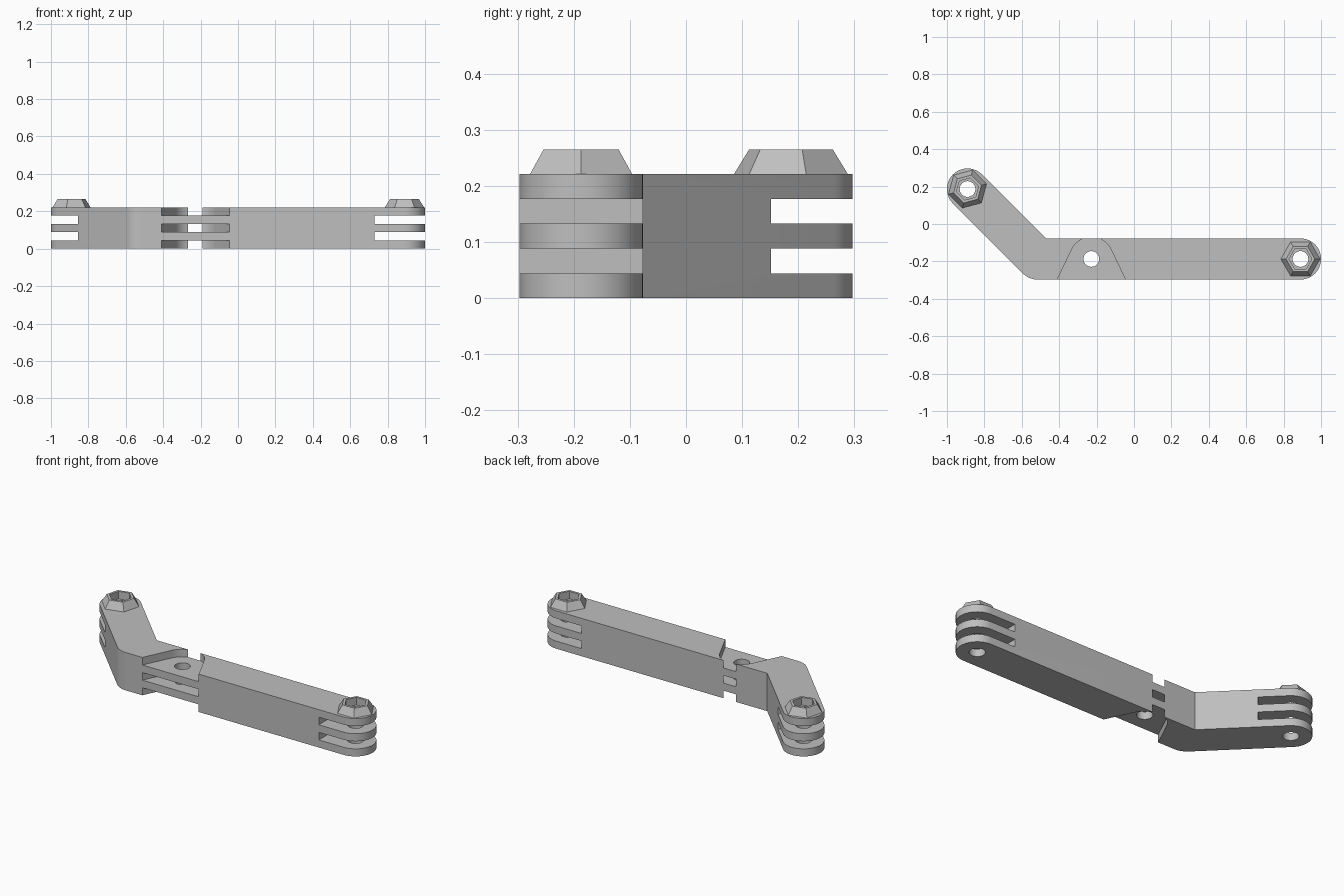
import bpy, bmesh, math
from mathutils import Matrix, Vector

cube = bpy.data.objects.get("Cube")
if cube:
    bpy.data.objects.remove(cube)

LAYER = 0.0442                # thickness of one prong or slot
HEIGHT = 5 * LAYER
R = 0.11                      # half width of the bar
RIGHT = Vector((0.89, -0.187))
BEND = Vector((-0.516, -0.187))
LEFT = Vector((-0.89, 0.187))
PIVOT = Vector((-0.228, -0.187))

grey = bpy.data.materials.new("plain grey")
grey.use_nodes = True
colour = (0.52, 0.52, 0.52, 1)
grey.diffuse_color = colour
grey.node_tree.nodes["Principled BSDF"].inputs["Base Color"].default_value = colour


def arc(centre, radius, start, end, steps=16):
    angles = [math.radians(start + (end - start) * i / steps) for i in range(steps + 1)]
    return [centre + radius * Vector((math.cos(a), math.sin(a))) for a in angles]


def finish(name, bm):
    bmesh.ops.recalc_face_normals(bm, faces=bm.faces)
    mesh = bpy.data.meshes.new(name)
    bm.to_mesh(mesh)
    bm.free()
    mesh.materials.append(grey)
    obj = bpy.data.objects.new(name, mesh)
    bpy.context.collection.objects.link(obj)
    return obj


def prism(name, outline, bottom, top):
    bm = bmesh.new()
    face = bm.faces.new([bm.verts.new((p.x, p.y, bottom)) for p in outline])
    extruded = bmesh.ops.extrude_face_region(bm, geom=[face])["geom"]
    verts = [v for v in extruded if isinstance(v, bmesh.types.BMVert)]
    bmesh.ops.translate(bm, verts=verts, vec=(0, 0, top - bottom))
    return finish(name, bm)


def activate(obj):
    bpy.ops.object.select_all(action='DESELECT')
    obj.select_set(True)
    bpy.context.view_layer.objects.active = obj


def cut(target, cutter):
    cutter.hide_render = True
    activate(target)
    mod = target.modifiers.new("cut", 'BOOLEAN')
    mod.operation = 'DIFFERENCE'
    mod.solver = 'EXACT'
    mod.object = cutter
    bpy.ops.object.modifier_apply(modifier=mod.name)
    bpy.data.objects.remove(cutter)


# Bent bar with rounded ends
inner_corner = BEND + R * Vector((math.tan(math.radians(22.5)), 1))
outline = (arc(RIGHT, R, -90, 90, 32) + [inner_corner]
           + arc(LEFT, R, 45, 225, 32) + arc(BEND, R, 225, 270, 10))
bar = prism("bent_bar", outline, 0, HEIGHT)

# Middle hinge recess: bottom, centre and top layers, leaving two tongues
cap = arc(PIVOT, 0.117, 155, 25, 24)
foot = 0.193
recess = cap + [PIVOT + Vector((foot, -0.133)), PIVOT + Vector((-foot, -0.133))]
for low, high in ((-1, 1), (2, 3), (4, 6)):
    cut(bar, prism("recess_cutter", recess, low * LAYER, high * LAYER))

# End slots, three prongs on each end
for centre, heading in ((RIGHT, 0), (LEFT, 135)):
    turn = Matrix.Rotation(math.radians(heading), 2)
    corners = [(-0.16, -0.2), (0.2, -0.2), (0.2, 0.2), (-0.16, 0.2)]
    slot = [centre + turn @ Vector(c) for c in corners]
    for layer in (1, 3):
        cut(bar, prism("slot_cutter", slot, layer * LAYER, (layer + 1) * LAYER))

# Bolt holes
for centre in (RIGHT, LEFT, PIVOT):
    hole = arc(centre, 0.042, 0, 348.75, 31)
    cut(bar, prism("hole_cutter", hole, -0.1, HEIGHT + 0.1))

activate(bar)
bpy.ops.object.shade_smooth_by_angle(angle=math.radians(25))


# Tapered hexagonal nut collars
def nut_collar(name, centre, heading):
    bm = bmesh.new()
    top = HEIGHT + LAYER
    rings = []
    for radius, z in ((0.105, HEIGHT), (0.077, top), (0.061, top), (0.061, HEIGHT)):
        points = arc(centre, radius, heading, heading + 300, 5)
        rings.append([bm.verts.new((p.x, p.y, z)) for p in points])
    for a, b in zip(rings, rings[1:] + rings[:1]):
        for i in range(6):
            j = (i + 1) % 6
            bm.faces.new((a[i], a[j], b[j], b[i]))
    return finish(name, bm)


nut_collar("left_nut_collar", RIGHT, 0)
nut_collar("right_nut_collar", LEFT, 135)
